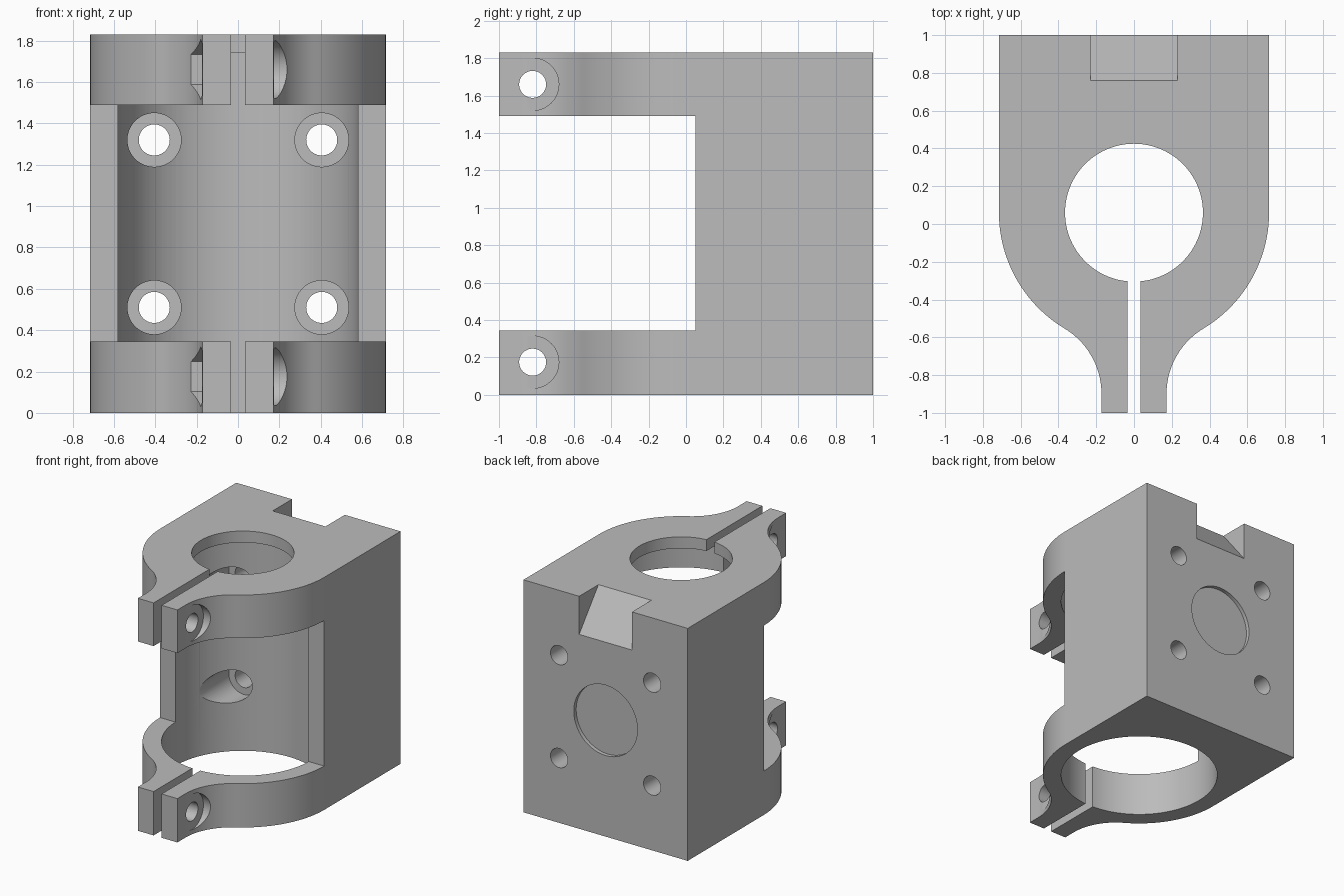
import bpy, bmesh, math
from mathutils import Matrix, Vector

default = bpy.data.objects.get("Cube")
if default:
    bpy.data.objects.remove(default, do_unlink=True)

HEIGHT = 1.83
AXIS_Y = 0.06          # centre of the bore
MID = HEIGHT / 2

grey = bpy.data.materials.new("plain grey")
grey.use_nodes = True
COLOUR = (0.5, 0.5, 0.5, 1)
grey.diffuse_color = COLOUR
grey.node_tree.nodes["Principled BSDF"].inputs["Base Color"].default_value = COLOUR


def make_object(name, bm):
    bmesh.ops.recalc_face_normals(bm, faces=bm.faces)
    mesh = bpy.data.meshes.new(name)
    bm.to_mesh(mesh)
    bm.free()
    obj = bpy.data.objects.new(name, mesh)
    bpy.context.collection.objects.link(obj)
    mesh.materials.append(grey)
    return obj


def prism(name, points, direction):
    """Extrude a closed outline along a direction."""
    bm = bmesh.new()
    face = bm.faces.new([bm.verts.new(p) for p in points])
    ext = bmesh.ops.extrude_face_region(bm, geom=[face])
    verts = [v for v in ext["geom"] if isinstance(v, bmesh.types.BMVert)]
    bmesh.ops.translate(bm, verts=verts, vec=Vector(direction))
    return make_object(name, bm)


def box(name, low, high):
    return prism(name, [(low[0], low[1], low[2]), (high[0], low[1], low[2]),
                        (high[0], high[1], low[2]), (low[0], high[1], low[2])],
                 (0, 0, high[2] - low[2]))


def cylinder(name, radius, start, end, sides=64):
    """Round (or hexagonal) bar between two points."""
    start, end = Vector(start), Vector(end)
    axis = end - start
    turn = axis.to_track_quat('Z', 'Y').to_matrix().to_4x4()
    bm = bmesh.new()
    bmesh.ops.create_cone(bm, cap_ends=True, segments=sides, radius1=radius,
                          radius2=radius, depth=axis.length,
                          matrix=Matrix.Translation((start + end) / 2) @ turn)
    return make_object(name, bm)


# Outline: square back, round front, filleted into two clamp ears
R, EAR, EAR_Y = 0.715, 0.172, -0.9
drop = AXIS_Y - EAR_Y
fillet = (EAR ** 2 + drop ** 2 - R ** 2) / (2 * (R - EAR))
lean = math.atan2(drop, EAR + fillet)
half = [(R, 1.0)]
for i in range(29):
    a = -lean * i / 28
    half.append((R * math.cos(a), AXIS_Y + R * math.sin(a)))
for i in range(1, 21):
    a = math.pi - lean + lean * i / 20
    half.append((EAR + fillet + fillet * math.cos(a), EAR_Y + fillet * math.sin(a)))
half.append((EAR, -1.0))
outline = half + [(-x, y) for x, y in reversed(half)]
body = prism("clamp_block", [(x, y, 0) for x, y in outline], (0, 0, HEIGHT))

# Main bore, top lip opening, front window and clamp slot
cutters = [
    cylinder("bore_cutter", 0.58, (0, AXIS_Y, -0.2), (0, AXIS_Y, 1.74), 128),
    cylinder("lip_cutter", 0.365, (0, AXIS_Y, 1.5), (0, AXIS_Y, 2), 96),
    box("window_cutter", (-1, -1.2, 0.345), (1, 0.05, 1.49)),
    box("slot_cutter", (-0.035, -1.2, -0.2), (0.035, -0.1, 2)),
    # Shallow round recess in the back
    cylinder("recess_cutter", 0.277, (0, 0.97, MID), (0, 1.2, MID), 96),
    # Sloped notch in the top back edge
    prism("notch_cutter", [(-0.23, 0.76, HEIGHT), (-0.23, 1.0, 1.53),
                           (-0.23, 1.08, 1.43), (-0.23, 1.08, 2), (-0.23, 0.76, 2)],
          (0.46, 0, 0)),
]

# Mounting holes with counterbores opening into the bore
for x in (-0.405, 0.405):
    for z in (MID - 0.405, MID + 0.405):
        cutters.append(cylinder("mount_hole_cutter", 0.075, (x, 0.2, z), (x, 1.2, z)))
        cutters.append(cylinder("counterbore_cutter", 0.13, (x, 0.1, z), (x, 0.65, z)))

# Clamp bolt holes, with a round seat on the left and a hexagonal one on the right
BOLT_Y = -0.82
for z in (0.175, HEIGHT - 0.17):
    cutters.append(cylinder("bolt_hole_cutter", 0.072, (-0.7, BOLT_Y, z), (0.7, BOLT_Y, z)))
    cutters.append(cylinder("bolt_seat_cutter", 0.14, (0.175, BOLT_Y, z), (0.6, BOLT_Y, z)))
    hexagon = [(-0.175, BOLT_Y + 0.145 * math.sin(k * math.pi / 3),
                z + 0.145 * math.cos(k * math.pi / 3)) for k in range(6)]
    cutters.append(prism("nut_seat_cutter", hexagon, (-0.4, 0, 0)))

# Apply every cut, then discard the cutters
bpy.context.view_layer.objects.active = body
for cutter in cutters:
    cutter.hide_render = True
    cut = body.modifiers.new("cut", 'BOOLEAN')
    cut.operation = 'DIFFERENCE'
    cut.solver = 'EXACT'
    cut.object = cutter
    bpy.ops.object.modifier_apply(modifier=cut.name)
    bpy.data.objects.remove(cutter, do_unlink=True)

bpy.ops.object.select_all(action='DESELECT')
body.select_set(True)
bpy.ops.object.shade_smooth_by_angle(angle=math.radians(25))
